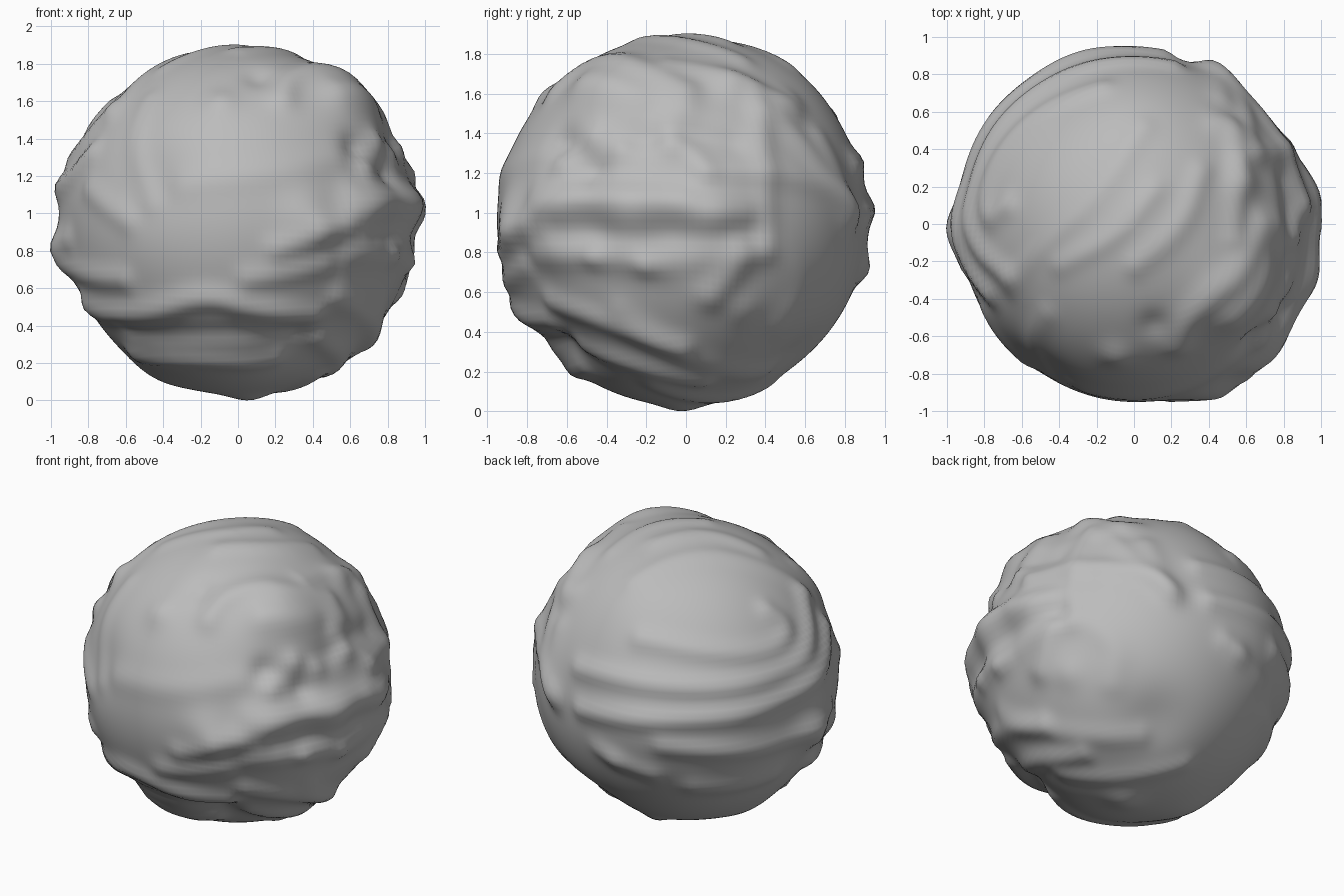
import bpy
import math
from mathutils import Vector

cube = bpy.data.objects.get("Cube")
if cube:
    bpy.data.objects.remove(cube, do_unlink=True)

RADIUS = .93
MIDDLE_HEIGHT = .95
strokes = []


def side(azimuth, elevation, level=0):
    """Return a function placing flat coordinates on one side of the ball."""
    a, e = math.radians(azimuth), math.radians(elevation)
    right = Vector((-math.sin(a), math.cos(a), 0))
    toward = Vector((math.cos(a) * math.cos(e), math.sin(a) * math.cos(e), math.sin(e)))
    up = toward.cross(right)

    def place(point):
        u, v = point[0], point[1] - level
        depth = math.sqrt(max(0, RADIUS * RADIUS - u * u - v * v))
        return (right * u + up * v + toward * depth).normalized()
    return place


front = side(-90, 0, MIDDLE_HEIGHT)
right_side = side(0, 0, MIDDLE_HEIGHT)
top = side(-90, 90)
front_right = side(-45, 25)
back_left = side(135, 25)
back_right_low = side(45, -25)


def rounded(path):
    """Cut the corners of a path and lay it back on the ball."""
    cut = [path[0]]
    for a, b in zip(path, path[1:]):
        cut += [a.lerp(b, .25).normalized(), a.lerp(b, .75).normalized()]
    return cut + [path[-1]]


def ridge(place, height, width, *points):
    """Raise (or sink) the surface softly along a path; one point makes a lump."""
    path = [place(p) for p in points]
    if len(path) > 1:
        path = rounded(rounded(path))
    middle = sum(path, Vector((0, 0, 0))) / len(path)
    reach = max((p - middle).length for p in path) + 3 * width
    strokes.append((path, height, width, middle, reach))


def path_distance(n, path):
    """Distance from a direction to the nearest piece of a path."""
    best = (n - path[0]).length
    for a, b in zip(path, path[1:]):
        along = b - a
        t = (n - a).dot(along) / along.length_squared
        best = min(best, (n - a - along * min(1, max(0, t))).length)
    return best


# broad swellings and hollows of the body
ridge(top, .06, .17, (.95, .15))
ridge(top, .06, .16, (.93, -.27))
ridge(top, .06, .2, (.7, -.65))
ridge(top, .05, .16, (.38, -.88))
ridge(top, .03, .35, (-.75, .6))
ridge(top, .03, .3, (-.3, .9))
ridge(top, .02, .3, (0, .6))
ridge(top, -.035, .22, (-.5, -.75))
ridge(front, .06, .15, (-.93, .8))
ridge(front, .04, .2, (-.93, 1.12))
ridge(front, .025, .2, (-.45, .12))
ridge(front, -.03, .2, (.3, .28))
ridge(right_side, -.04, .22, (.55, .25))
ridge(right_side, -.025, .25, (-.55, .3))
ridge(front, .03, .12, (.05, .02))

# front folds
ridge(front, .04, .075, (-.8, .5), (-.45, .47), (-.18, .56), (.1, .48), (.4, .44))
ridge(front, .03, .07, (-.55, .24), (-.2, .22), (.2, .2))
ridge(front, -.02, .07, (-.6, .36), (-.1, .38), (.3, .32))
ridge(front, .03, .07, (-.9, .72), (-.62, .64))
ridge(front, .02, .07, (-.8, 1.12), (-.6, .95))
ridge(front, .015, .07, (-.48, 1.05), (-.57, 1.35), (-.48, 1.6))
ridge(front, .03, .07, (.2, .8), (.55, .92))
ridge(front, .025, .07, (.05, .64), (.45, .72))
ridge(front, .015, .09, (-.3, 1.15), (.2, 1.2), (.5, 1.28))

# raised boss with a rim, a knobbly lower edge and pits
ridge(front_right, .08, .28, (.12, .33))
ridge(front_right, .03, .08, (-.28, .33), (-.18, .45), (.04, .49), (.22, .44), (.48, .4))
for spot in ((.2, .03), (.36, 0), (.55, .08), (.05, -.12)):
    ridge(front_right, .03, .07, spot)
for spot in ((.42, .24), (.02, 0), (.24, -.14)):
    ridge(front_right, -.035, .08, spot)
for spot in ((.26, -.53), (.5, -.52)):
    ridge(front_right, .025, .06, spot)
ridge(front_right, .025, .08, (-.28, -.4), (0, -.33), (.3, -.26), (.65, -.18))

# right side ledge and folds
ridge(right_side, .025, .09, (-.7, 1.08), (-.2, 1.04), (.3, 1))
ridge(right_side, -.03, .08, (-.6, .9), (.35, .88))
ridge(right_side, .025, .08, (-.7, .78), (-.4, .78), (-.1, .73))
ridge(right_side, .04, .09, (.3, .78), (.15, .58))
ridge(right_side, .03, .07, (-.65, .54), (-.4, .46), (0, .32))
ridge(right_side, .03, .07, (-.5, .3), (-.25, .24), (.1, .15))
ridge(right_side, .02, .07, (.36, 1.6), (.41, 1.2), (.42, .8))
ridge(right_side, .02, .07, (.5, 1.45), (.7, 1.2), (.85, .95))
ridge(right_side, .02, .07, (-.15, 1.5), (.12, 1.2))
ridge(right_side, .02, .07, (-.05, 1.72), (.3, 1.65), (.55, 1.5))

# top folds
ridge(top, .03, .1, (.74, 0), (.66, -.25), (.5, -.45))
ridge(top, -.025, .08, (.8, .25), (.82, 0), (.8, -.25))
ridge(top, .035, .1, (.58, .25))
ridge(top, .025, .09, (.45, .55), (.62, .42))
ridge(top, .018, .07, (.35, .3), (.25, 0), (0, -.2))
ridge(top, .015, .07, (.1, .2), (-.1, -.05), (-.4, -.2))
ridge(top, .03, .1, (-.1, -.68))
ridge(top, -.025, .09, (.1, -.52))

# nested folds round the smooth back
ridge(back_left, .025, .07, (-.4, .2), (0, .08), (.4, .06), (.54, .2), (.4, .32))
ridge(back_left, .03, .07, (-.75, .05), (-.2, -.12), (.3, -.12), (.66, .05), (.66, .4))
ridge(back_left, .035, .07, (-.75, -.2), (-.2, -.3), (.3, -.28), (.75, -.05), (.8, .2))
ridge(back_left, .03, .07, (-.3, -.45), (0, -.5), (.4, -.5), (.78, -.3))
ridge(back_left, .025, .07, (-.65, -.45), (-.35, -.62))
ridge(back_left, .025, .08, (-.1, -.72), (.4, -.68))
ridge(back_left, .015, .07, (-.4, .55), (0, .7), (.4, .6), (.7, .4))
ridge(back_left, .02, .08, (-.88, -.1), (-.82, .3))

# underside folds
ridge(back_right_low, .025, .07, (-.55, .52), (0, .58), (.33, .42))
ridge(back_right_low, .015, .09, (-.6, .1), (-.3, .3), (0, .1), (-.05, -.15))
ridge(back_right_low, .02, .1, (-.32, -.08))
ridge(back_right_low, .02, .08, (.7, .02))
ridge(back_right_low, .02, .08, (-.75, -.28), (-.4, -.42), (.1, -.48))
ridge(back_right_low, .02, .07, (-.4, -.66), (0, -.7), (.35, -.64))

# the ball, with each point pushed in or out
bpy.ops.mesh.primitive_uv_sphere_add(segments=160, ring_count=80, radius=1, location=(0, 0, 0))
ball = bpy.context.object
ball.name = "lumpy_ball"
mesh = ball.data
for vert in mesh.vertices:
    n = vert.co.normalized()
    r = RADIUS
    for path, height, width, middle, reach in strokes:
        if (n - middle).length < reach:
            d = path_distance(n, path) / width
            r += height * math.exp(-d * d)
    vert.co = n * r

# rest it on the ground, centred
lowest = min(v.co.z for v in mesh.vertices)
xs = [v.co.x for v in mesh.vertices]
ys = [v.co.y for v in mesh.vertices]
base = Vector(((min(xs) + max(xs)) / 2, (min(ys) + max(ys)) / 2, lowest))
for vert in mesh.vertices:
    vert.co -= base
bpy.ops.object.shade_smooth()

# plain grey clay
grey = (.5, .5, .5, 1)
clay = bpy.data.materials.new("grey clay")
clay.use_nodes = True
clay.diffuse_color = grey
clay.node_tree.nodes["Principled BSDF"].inputs["Base Color"].default_value = grey
mesh.materials.append(clay)
